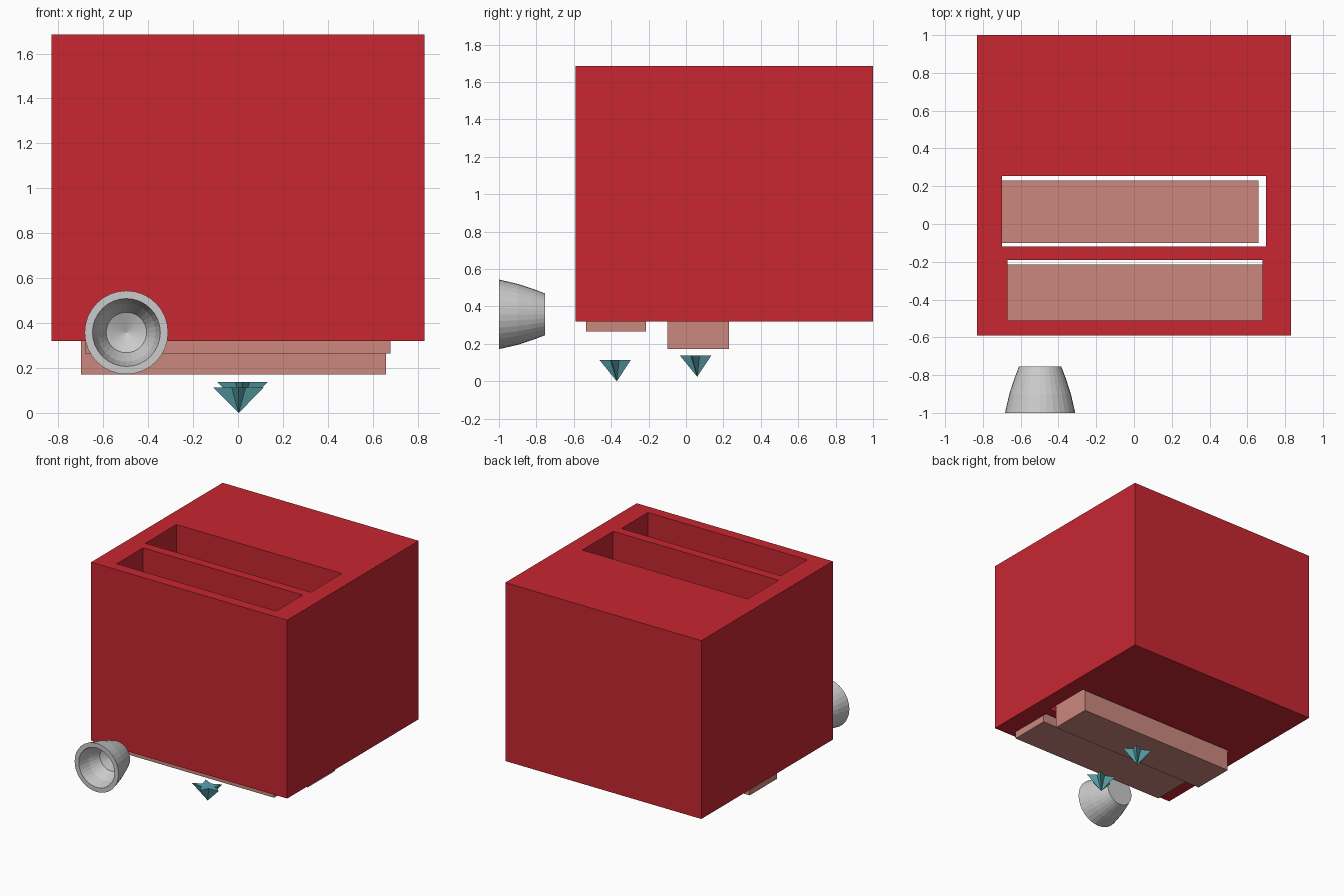
import bpy, bmesh
from math import sin, cos, pi

if "Cube" in bpy.data.objects:
    bpy.data.objects.remove(bpy.data.objects["Cube"])


def material(name, rgb):
    m = bpy.data.materials.new(name)
    m.diffuse_color = (*rgb, 1)
    m.use_nodes = True
    m.node_tree.nodes["Principled BSDF"].inputs["Base Color"].default_value = m.diffuse_color
    return m


def finish(name, bm, mat=None):
    bmesh.ops.recalc_face_normals(bm, faces=bm.faces)
    me = bpy.data.meshes.new(name)
    bm.to_mesh(me)
    bm.free()
    ob = bpy.data.objects.new(name, me)
    bpy.context.collection.objects.link(ob)
    if mat:
        me.materials.append(mat)
    return ob


def box(name, x, y, z, mat=None):
    bm = bmesh.new()
    bmesh.ops.create_cube(bm, size=1)
    for v in bm.verts:
        v.co = [r[0] if c < 0 else r[1] for c, r in zip(v.co, (x, y, z))]
    return finish(name, bm, mat)


def star_foot(name, x, y, z, mat):
    # five-pointed star on top, tapering to a point at the bottom
    bm = bmesh.new()
    tip = bm.verts.new((x, y, z))
    rim = []
    for i in range(10):
        a = -pi / 2 + i * pi / 5
        r = 1 if i % 2 == 0 else 0.45
        rim.append(bm.verts.new((x + 0.118 * r * cos(a), y + 0.092 * r * sin(a), z + 0.113)))
    bm.faces.new(rim)
    for i in range(10):
        bm.faces.new((rim[i], rim[(i + 1) % 10], tip))
    return finish(name, bm, mat)


def lathe_y(name, cx, cz, profile, n=32):
    # profile of (radius, y) spun around a y axis; radius 0 closes the end
    bm = bmesh.new()
    rings = []
    for r, y in profile:
        count = n if r else 1
        rings.append([bm.verts.new((cx + r * cos(2 * pi * i / n), y, cz + r * sin(2 * pi * i / n)))
                      for i in range(count)])
    for a, b in zip(rings, rings[1:]):
        for i in range(n):
            j = (i + 1) % n
            if len(b) == 1:
                bm.faces.new((a[i], a[j], b[0]))
            else:
                bm.faces.new((a[i], a[j], b[j], b[i]))
    bm.faces.new(rings[0])
    return finish(name, bm)


red = material("red", (0.58, 0.02, 0.032))
toast = material("toast", (0.60, 0.25, 0.21))
teal = material("teal", (0.10, 0.36, 0.40))

# body with two slots cut right through
body = box("body", (-0.83, 0.83), (-0.59, 1.0), (0.32, 1.685), red)
slots = [((-0.70, 0.70), (-0.12, 0.255)), ((-0.67, 0.68), (-0.51, -0.19))]
bpy.context.view_layer.objects.active = body
for x, y in slots:
    cutter = box("slot_cutter", x, y, (0, 2), red)
    mod = body.modifiers.new("slot", 'BOOLEAN')
    mod.operation = 'DIFFERENCE'
    mod.solver = 'EXACT'
    mod.object = cutter
    bpy.ops.object.modifier_apply(modifier=mod.name)
    bpy.data.objects.remove(cutter)

# slices of bread hanging out below the slots
box("bread_back", (-0.70, 0.66), (-0.10, 0.23), (0.172, 1.15), toast)
box("bread_front", (-0.68, 0.68), (-0.535, -0.215), (0.265, 1.2), toast)

# hollow knob in front of the body
lathe_y("knob", -0.497, 0.358, [
    (0.112, -0.755), (0.137, -0.82), (0.163, -0.90), (0.186, -1.0),
    (0.151, -1.0), (0.13, -0.91), (0.09, -0.83), (0.0, -0.79)])

# star-shaped feet
star_foot("foot_front", 0.003, -0.37, 0.0, teal)
star_foot("foot_back", 0.02, 0.06, 0.024, teal)
